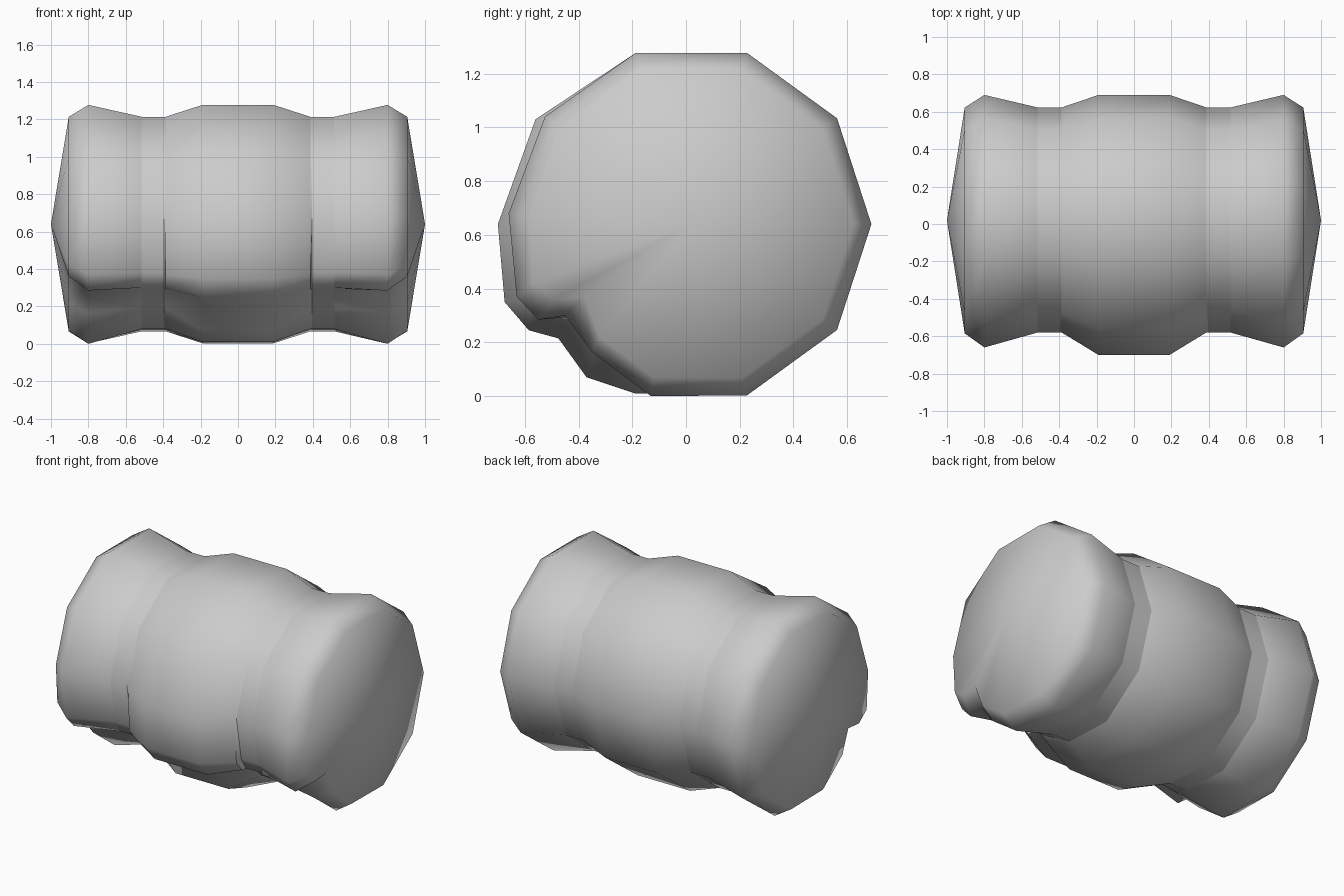
import bpy, bmesh
from math import cos, sin, radians

# Remove the default object only
default = bpy.data.objects.get("Cube")
if default:
    bpy.data.objects.remove(default, do_unlink=True)

CENTRE_Y, CENTRE_Z, RADIUS = 0.02, 0.64, 0.67

# One plain grey material
grey = bpy.data.materials.new("plain grey")
grey.use_nodes = True
colour = (0.6, 0.6, 0.6, 1)
grey.diffuse_color = colour
grey.node_tree.nodes["Principled BSDF"].inputs["Base Color"].default_value = colour


def decagon_point(angle, scale):
    """Point of the regular ten-sided section, as (y, z)."""
    reach = RADIUS * scale
    return (CENTRE_Y + reach * cos(radians(angle)),
            CENTRE_Z + reach * sin(radians(angle)))


def section(scale, front):
    """Ten-sided back, closed by the overhanging lip and fold in front."""
    back = [decagon_point(a, scale) for a in (0, 36, 72, 108)]
    under = [decagon_point(a, scale) for a in (288, 324)]
    return back + front + under


# Front profiles, from the upper front down over the lip, the fold and the base
cap_front = [(-.47, 1.0), (-.585, .67), (-.57, .42), (-.49, .36),
             (-.38, .37), (-.32, .22), (-.12, .07)]
flange_front = [(-.525, 1.04), (-.66, .68), (-.63, .37), (-.55, .285),
                (-.45, .30), (-.35, .165), (-.13, 0)]
groove_front = [(-.47, 1.0), (-.58, .66), (-.53, .38), (-.48, .30),
                (-.42, .295), (-.33, .20), (-.13, .08)]
step_front = [(-.47, 1.0), (-.58, .66), (-.57, .37), (-.51, .30),
              (-.43, .285), (-.33, .19), (-.13, .08)]
belly_front = [(-.56, 1.03), (-.70, .64), (-.675, .35), (-.585, .245),
               (-.475, .215), (-.37, .07), (-.19, .01)]

# Half of the barrel, from the end inwards: x, section, crease
half = [
    (.905, section(.9, cap_front), False),
    (.8, section(1, flange_front), False),
    (.515, section(.9, groove_front), True),
    (.395, section(.9, groove_front), True),
    (.387, section(.9, step_front), True),
    (.19, section(1, belly_front), False),
]
mirrored = [(-x, points, crease) for x, points, crease in reversed(half)]

# Loft the sections into one barrel
bm = bmesh.new()
rings = []
for x, points, crease in half + mirrored:
    rings.append([bm.verts.new((x, y, z)) for y, z in points])

for first, second in zip(rings, rings[1:]):
    for i in range(len(first)):
        j = (i + 1) % len(first)
        bm.faces.new((first[i], first[j], second[j], second[i]))

# Shallow pointed ends
for ring, tip_x in ((rings[0], 1), (rings[-1], -1)):
    tip = bm.verts.new((tip_x, CENTRE_Y, CENTRE_Z))
    for i in range(len(ring)):
        bm.faces.new((ring[i], ring[(i + 1) % len(ring)], tip))

bmesh.ops.recalc_face_normals(bm, faces=bm.faces)

# Smooth shading with crisp groove borders
for face in bm.faces:
    face.smooth = True
for ring, (x, points, crease) in zip(rings, half + mirrored):
    if crease:
        for i in range(len(ring)):
            edge = bm.edges.get((ring[i], ring[(i + 1) % len(ring)]))
            edge.smooth = False

mesh = bpy.data.meshes.new("barrel_body")
bm.to_mesh(mesh)
bm.free()
mesh.materials.append(grey)
body = bpy.data.objects.new("barrel_body", mesh)
bpy.context.collection.objects.link(body)
